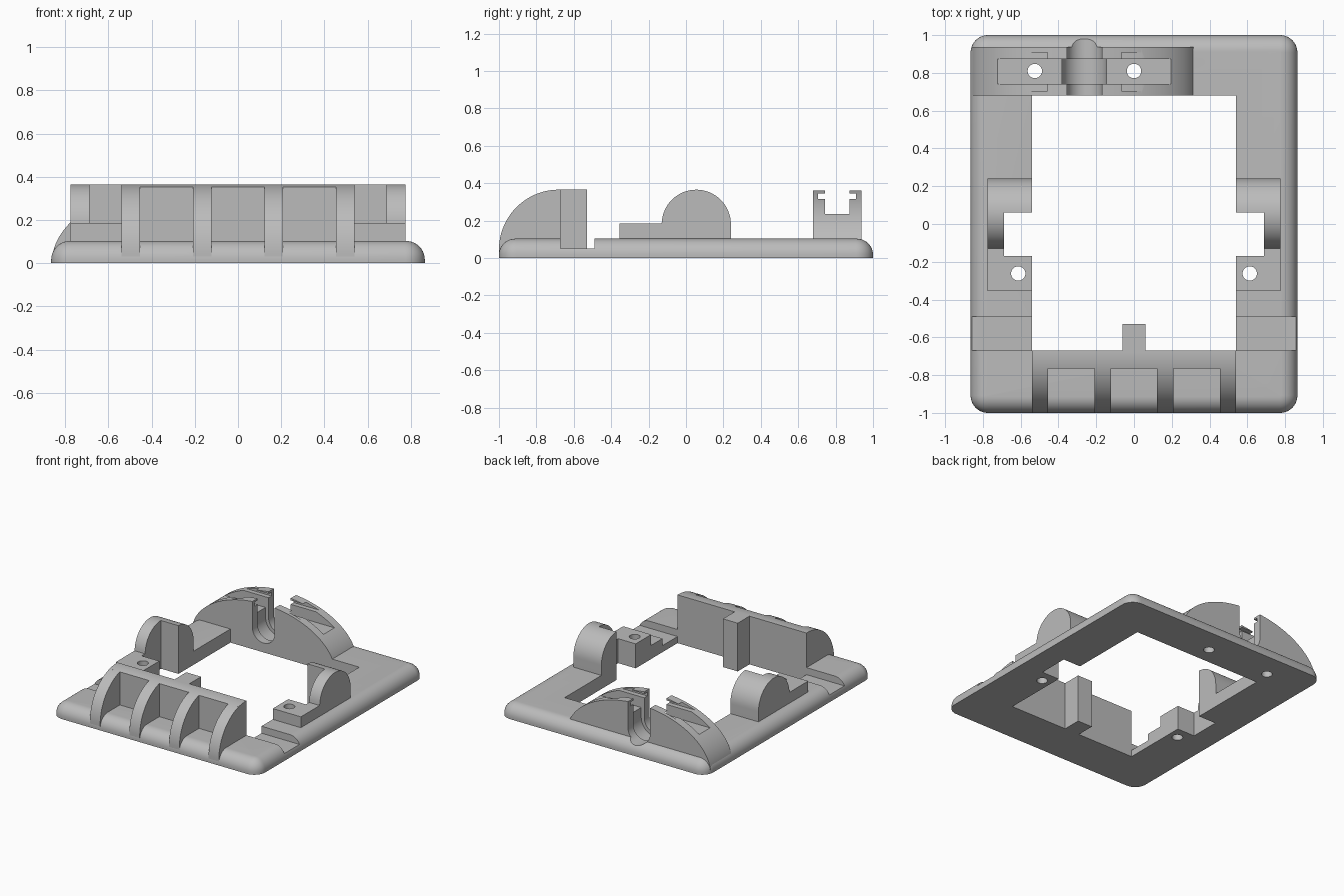
import bpy, bmesh, math
from mathutils import Vector

cube = bpy.data.objects.get("Cube")
if cube:
    bpy.data.objects.remove(cube, do_unlink=True)

grey = bpy.data.materials.new("light grey plastic")
grey.use_nodes = True
grey.diffuse_color = (0.5, 0.5, 0.5, 1)
grey.node_tree.nodes["Principled BSDF"].inputs["Base Color"].default_value = (0.5, 0.5, 0.5, 1)

TOP, HIGH = 0.103, 0.365        # plate top, height of the tall parts
OPEN_X, FRONT_Y, BACK_Y = 0.54, -0.67, 0.68
ARCH_X = -0.2625                # centre line of the rear arch


def finish(name, bm):
    bmesh.ops.recalc_face_normals(bm, faces=bm.faces)
    mesh = bpy.data.meshes.new(name)
    bm.to_mesh(mesh)
    bm.free()
    mesh.materials.append(grey)
    ob = bpy.data.objects.new(name, mesh)
    bpy.context.collection.objects.link(ob)
    return ob


def prism(name, points, axis, lo, hi):
    """Extrude a 2D outline along an axis; the outline uses the other two axes in order."""
    def place(p):
        co = list(p)
        co.insert("xyz".index(axis), lo)
        return co
    bm = bmesh.new()
    face = bm.faces.new([bm.verts.new(place(p)) for p in points])
    new = bmesh.ops.extrude_face_region(bm, geom=[face])["geom"]
    offset = Vector((0, 0, 0))
    offset["xyz".index(axis)] = hi - lo
    bmesh.ops.translate(bm, vec=offset, verts=[v for v in new if isinstance(v, bmesh.types.BMVert)])
    return finish(name, bm)


def box(name, x, y, z):
    return prism(name, [(x[0], y[0]), (x[1], y[0]), (x[1], y[1]), (x[0], y[1])], "z", *z)


def arc(cx, cy, rx, ry, start, end, steps=32):
    angles = [start + (end - start) * i / steps for i in range(steps + 1)]
    return [(cx + rx * math.cos(a), cy + ry * math.sin(a)) for a in angles]


def cut(cutter, *targets):
    for ob in targets:
        mod = ob.modifiers.new("cut", "BOOLEAN")
        mod.operation, mod.solver, mod.object = "DIFFERENCE", "EXACT", cutter
        bpy.context.view_layer.objects.active = ob
        bpy.ops.object.modifier_apply(modifier=mod.name)
    bpy.data.objects.remove(cutter, do_unlink=True)


def hole(x, y, *targets):
    cut(prism("hole_cutter", arc(x, y, 0.038, 0.038, 0, math.tau * 31 / 32, 31), "z", -0.1, 0.6), *targets)


# Base plate with rounded corners and a rounded top edge
bm = bmesh.new()
bmesh.ops.create_cube(bm, size=1)
for v in bm.verts:
    v.co = (v.co.x * 1.73, v.co.y * 2, (v.co.z + 0.5) * TOP)
upright = [e for e in bm.edges if abs(e.verts[0].co.z - e.verts[1].co.z) > 0.05]
bmesh.ops.bevel(bm, geom=upright, offset=0.092, segments=10, profile=0.5, affect="EDGES")
rim = [e for e in bm.edges if all(v.co.z > TOP - 0.001 for v in e.verts)]
bmesh.ops.bevel(bm, geom=rim, offset=0.087, segments=10, profile=0.5, affect="EDGES")
plate = finish("base_plate", bm)
cut(box("opening_cutter", (-OPEN_X, OPEN_X), (FRONT_Y, BACK_Y), (-0.1, 0.3)), plate)
parts = [plate]

# Front guard: curved wall, ribs and rear tab
R = 0.32
def guard_outline(front):
    start = math.pi - math.acos((-0.68 - front) / R)
    return [(front, 0.03)] + arc(-0.68, HIGH - R, R, R, start, math.pi / 2) + [(FRONT_Y, HIGH), (FRONT_Y, 0.03)]

parts.append(prism("front_guard_wall", guard_outline(-0.765), "x", -OPEN_X, OPEN_X))
for i, x in enumerate((-0.497, -0.166, 0.166, 0.497)):
    parts.append(prism(f"front_rib_{i + 1}", guard_outline(-0.9999), "x", x - 0.043, x + 0.043))
parts.append(box("guard_tab", (-0.062, 0.062), (FRONT_Y, -0.53), (0, HIGH)))

# Side mounts: half-round block with a low screw shelf, plus plate grooves
mount_outline = ([(-0.355, 0.05), (-0.355, 0.185), (-0.13, 0.185)]
                 + arc(0.055, 0.18, 0.185, 0.185, math.pi - 0.03, 0) + [(0.24, 0.05)])
for side, s in (("left", 1), ("right", -1)):
    mount = prism(f"{side}_side_mount", mount_outline, "x", s * OPEN_X, s * 0.775)
    cut(box("notch_cutter", (s * 0.4, s * 0.687), (-0.17, 0.06), (-0.1, 0.6)), plate, mount)
    cut(box("groove_cutter", (s * 0.4, s * 1.1), (FRONT_Y, -0.49), (0.05, 0.3)), plate)
    hole(s * 0.613, -0.262, plate, mount)
    parts.append(mount)

# Rear arch with a lengthwise channel, side slots, cable saddle and screw holes
arch = prism("rear_arch", arc(ARCH_X, 0, 0.6, HIGH, 0.06, math.pi - 0.06, 64), "y", BACK_Y, 0.937)
cut(box("channel_cutter", (-1.1, 0.6), (0.742, 0.873), (0.235, 0.6)), arch)
cut(box("slot_cutter", (-1.1, 0.6), (0.705, 0.908), (0.315, 0.345)), arch)
for r, y0, y1 in ((0.0925, 0.6, 1.1), (0.118, 0.742, 0.873)):
    saddle = arc(ARCH_X, 0.163, r, r, math.pi, math.tau) + [(ARCH_X + r, 0.6), (ARCH_X - r, 0.6)]
    cut(prism("saddle_cutter", saddle, "y", y0, y1), plate, arch)
for dx in (-0.2625, 0.2625):
    hole(ARCH_X + dx, 0.81, plate, arch)
parts.append(arch)

# Smooth curved faces, keep real edges crisp
bpy.ops.object.select_all(action="DESELECT")
for ob in parts:
    ob.select_set(True)
bpy.context.view_layer.objects.active = plate
bpy.ops.object.shade_smooth_by_angle(angle=math.radians(25))
